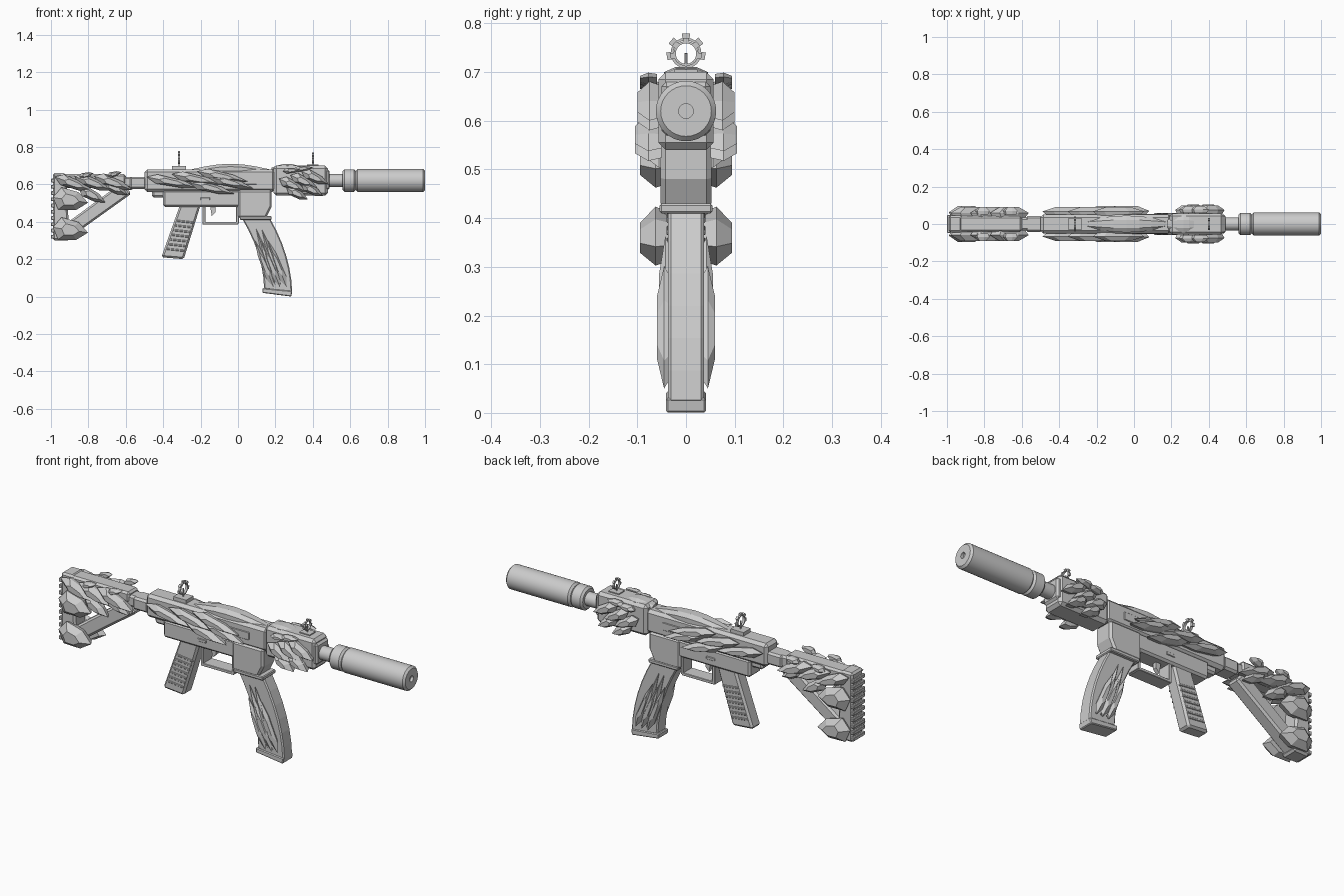
import bpy, bmesh, math
from mathutils import Vector

default_cube = bpy.data.objects.get("Cube")
if default_cube:
    bpy.data.objects.remove(default_cube, do_unlink=True)

GREY = (0.6, 0.6, 0.6, 1)
grey = bpy.data.materials.new("plain grey")
grey.use_nodes = True
grey.diffuse_color = GREY
grey.node_tree.nodes["Principled BSDF"].inputs["Base Color"].default_value = GREY

BORE_HEIGHT = 0.62


def finish(name, bm, bevel=0):
    bmesh.ops.recalc_face_normals(bm, faces=bm.faces)
    mesh = bpy.data.meshes.new(name)
    bm.to_mesh(mesh)
    bm.free()
    mesh.materials.append(grey)
    part = bpy.data.objects.new(name, mesh)
    bpy.context.collection.objects.link(part)
    if bevel:
        edge = part.modifiers.new("edge", "BEVEL")
        edge.width = bevel
        edge.segments = 1
        edge.limit_method = "ANGLE"
    return part


def loft(name, rings, bevel=0, closed=False):
    """Skin equal rings of points, then cap the ends or close the loop."""
    bm = bmesh.new()
    loops = [[bm.verts.new(point) for point in ring] for ring in rings]
    pairs = list(zip(loops, loops[1:]))
    if closed:
        pairs.append((loops[-1], loops[0]))
    else:
        bm.faces.new(loops[0])
        bm.faces.new(loops[-1])
    for near, far in pairs:
        for i in range(len(near)):
            bm.faces.new((near[i - 1], near[i], far[i], far[i - 1]))
    return finish(name, bm, bevel)


def prism(name, outline, half, bevel=0.01):
    """Side outline in x and z with a thickness across y."""
    return loft(name, [[(x, side * half, z) for x, z in outline] for side in (-1, 1)], bevel)


def box(name, back, front, low, high, half, bevel=0.01):
    outline = [(back, low), (front, low), (front, high), (back, high)]
    return prism(name, outline, half, bevel)


def circle(x, radius, height, count=32):
    angles = [math.tau * i / count for i in range(count)]
    return [(x, radius * math.cos(a), height + radius * math.sin(a)) for a in angles]


def tube(name, back, front, radius, bore, rim):
    """Rounded cylinder along the bore line, with a blind hole at the front."""
    profile = [(back, radius - rim), (back + rim, radius), (front - rim, radius),
               (front, radius - rim), (front, bore), (front - bore, bore)]
    part = loft(name, [circle(x, r, BORE_HEIGHT) for x, r in profile])
    bpy.context.view_layer.objects.active = part
    part.select_set(True)
    bpy.ops.object.shade_smooth_by_angle(angle=math.radians(30))
    part.select_set(False)


# Leaf outline: distance along the crystal, offset across it
LEAF_EDGE = [(0.2, 0.5), (0.7, 0.4)]
LEAF = [(0, 0), *LEAF_EDGE, (1, 0), *[(along, -across) for along, across in reversed(LEAF_EDGE)]]


def crystal(name, tail, direction, length, width, inner, outer):
    """Faceted leaf with a raised middle, on both sides of the model."""
    across = Vector((-direction.y, direction.x))

    def ring(scale, y):
        for u, v in LEAF:
            along = length * (0.5 + (u - 0.5) * scale)
            p = tail + direction * along + across * (width * v * scale)
            yield (p.x, y, p.y)

    middle = (inner + outer) / 2
    for side, sign in (("left", 1), ("right", -1)):
        layers = ((0.8, inner), (1, middle), (0.5, outer))
        loft(f"{name}_{side}", [list(ring(scale, sign * y)) for scale, y in layers])


def crystal_row(name, first, last, count, length, slope, width, inner, outer):
    """Overlapping crystals spaced evenly from the first tail to the last."""
    direction = Vector((math.cos(slope), math.sin(slope)))
    for i in range(count):
        tail = Vector(first).lerp(Vector(last), i / (count - 1))
        crystal(name, tail, direction, length, width, inner, outer)


def cover(name, back, front, base, rise, half, sections=6):
    """Arched, faceted cover that tapers towards both ends."""
    rings = []
    for i in range(sections + 1):
        arch = math.sin(math.pi * i / sections)
        x = back + (front - back) * i / sections
        top = base + rise * arch
        w = half * (1 + arch) / 2
        shape = [(w, base - rise), (w, top - rise / 2), (w / 2, top)]
        shape += [(-y, z) for y, z in reversed(shape)]
        rings.append([(x, y, z) for y, z in shape])
    loft(name, rings)


def sight(name, x, base, radius):
    """Ring sight with outer teeth and a centre post."""
    centre = base + radius * 1.6
    depth = radius / 6
    box(f"{name}_base", x - radius, x + radius, base, base + radius / 2, half=radius * 0.8, bevel=0)
    inner, outer = radius * 0.7, radius * 0.85
    profile = [(x - depth, inner), (x + depth, inner), (x + depth, outer), (x - depth, outer)]
    loft(f"{name}_ring", [circle(px, r, centre) for px, r in profile], closed=True)
    box(f"{name}_post", x - depth / 2, x + depth / 2, base, centre, half=depth / 2, bevel=0)
    for i in range(5):
        angle = math.radians(i * 50 - 10)
        corners = [(-0.25, 0.8), (0.25, 0.8), (0.2, 1.1), (-0.2, 1.1)]
        loft(f"{name}_tooth", [[(x + end, radius * reach * math.cos(angle + turn),
                                 centre + radius * reach * math.sin(angle + turn))
                                for turn, reach in corners] for end in (-depth, depth)])


# Barrel and suppressor
tube("barrel", back=0.45, front=0.58, radius=0.035, bore=0.01, rim=0.002)
tube("suppressor_collar", back=0.56, front=0.63, radius=0.06, bore=0.02, rim=0.01)
tube("suppressor", back=0.63, front=1, radius=0.062, bore=0.015, rim=0.01)

# Handguard and receiver
box("handguard", back=0.19, front=0.48, low=0.54, high=0.7, half=0.057, bevel=0.015)
box("handguard_nose", back=0.46, front=0.49, low=0.57, high=0.68, half=0.05)
box("upper_receiver", back=-0.5, front=0.2, low=0.56, high=0.68, half=0.05, bevel=0.015)
box("lower_receiver", back=-0.4, front=0.05, low=0.48, high=0.57, half=0.046)
box("rear_catch", back=-0.46, front=-0.39, low=0.53, high=0.57, half=0.03)
box("ejection_port", back=-0.06, front=0.1, low=0.6, high=0.64, half=0.054, bevel=0.002)
box("fire_selector", back=-0.2, front=-0.15, low=0.515, high=0.53, half=0.05, bevel=0.002)
cover("top_cover", back=-0.25, front=0.17, base=0.68, rise=0.03, half=0.045)
cover("front_cover", back=0.18, front=0.35, base=0.69, rise=0.02, half=0.045)

# Magazine well, trigger and guard
prism("magazine_well", [(0, 0.57), (0.18, 0.57), (0.18, 0.48), (0.15, 0.42), (0, 0.42)], half=0.052)
box("magazine_lip", back=0.01, front=0.18, low=0.41, high=0.43, half=0.054, bevel=0.004)
box("guard_bottom", back=-0.19, front=0, low=0.385, high=0.4, half=0.036, bevel=0.002)
for x in (-0.19, -0.01):
    box("guard_upright", back=x, front=x + 0.015, low=0.39, high=0.49, half=0.036, bevel=0.002)
prism("trigger", [(-0.15, 0.49), (-0.12, 0.49), (-0.12, 0.45), (-0.14, 0.43)], half=0.01, bevel=0)

# Grip with slanted ribs
prism("grip", [(-0.31, 0.49), (-0.2, 0.49), (-0.29, 0.2), (-0.41, 0.21)], half=0.036)
for i in range(7):
    low = 0.25 + i / 40
    back = -0.38 + i / 110
    front = back + 0.09
    prism("grip_rib", [(back, low), (front, low - 0.01), (front, low), (back, low + 0.01)],
          half=0.04, bevel=0.002)

# Curved magazine and its side crystals
sections = []
for i in range(7):
    t = i / 6
    x = 0.095 + 0.12 * t + 0.11 * t * (1 - t)
    z = 0.42 - 0.39 * t
    lean = 0.01 * t
    reach = 0.075
    sections.append([(x + end * reach, side * 0.037, z - end * lean)
                     for end, side in ((-1, -1), (1, -1), (1, 1), (-1, 1))])
loft("magazine", sections, bevel=0.006)
prism("magazine_base", [(0.13, 0.045), (0.29, 0.03), (0.285, 0), (0.13, 0.02)], half=0.041, bevel=0.004)
crystal_row("magazine_crystal", first=(0.19, 0.05), last=(0.26, 0.05), count=3,
            length=0.27, slope=1.95, width=0.04, inner=0.03, outer=0.06)
crystal_row("magazine_tall_crystal", first=(0.2, 0.06), last=(0.23, 0.06), count=2,
            length=0.32, slope=1.9, width=0.03, inner=0.03, outer=0.055)

# Skeleton stock
box("stock_tube", back=-0.93, front=-0.48, low=0.58, high=0.64, half=0.035)
box("stock_top", back=-0.99, front=-0.6, low=0.6, high=0.655, half=0.042)
box("stock_collar", back=-0.58, front=-0.49, low=0.575, high=0.64, half=0.042)
prism("stock_butt", [(-0.99, 0.66), (-0.92, 0.66), (-0.9, 0.3), (-0.99, 0.3)], half=0.046)
prism("stock_strut", [(-0.92, 0.3), (-0.57, 0.55), (-0.62, 0.61), (-0.92, 0.39)], half=0.036)
for i in range(10):
    low = 0.31 + i / 30
    box("butt_pad_rib", back=-1, front=-0.98, low=low, high=low + 0.02, half=0.048, bevel=0.003)

# Crystals on the stock
crystal_row("stock_crystal", first=(-0.98, 0.64), last=(-0.77, 0.645), count=3,
            length=0.22, slope=-0.35, width=0.06, inner=0.03, outer=0.09)
crystal_row("stock_lower_crystal", first=(-0.85, 0.58), last=(-0.73, 0.62), count=2,
            length=0.16, slope=-0.5, width=0.06, inner=0.03, outer=0.08)
crystal_row("butt_crystal", first=(-0.99, 0.53), last=(-0.99, 0.37), count=2,
            length=0.19, slope=-0.15, width=0.12, inner=0.03, outer=0.095)
crystal_row("stock_fin", first=(-0.85, 0.64), last=(-0.7, 0.645), count=2,
            length=0.08, slope=0.25, width=0.03, inner=0.05, outer=0.09)

# Crystals on the receiver
crystal_row("receiver_crystal", first=(-0.49, 0.64), last=(-0.22, 0.67), count=3,
            length=0.28, slope=-0.2, width=0.05, inner=0.045, outer=0.09)
crystal_row("receiver_lower_crystal", first=(-0.26, 0.61), last=(-0.16, 0.64), count=2,
            length=0.25, slope=-0.25, width=0.05, inner=0.045, outer=0.095)

# Crystals on the handguard
crystal_row("handguard_crystal", first=(0.22, 0.63), last=(0.34, 0.67), count=3,
            length=0.16, slope=-0.45, width=0.055, inner=0.05, outer=0.1)
crystal_row("handguard_lower_crystal", first=(0.26, 0.58), last=(0.34, 0.6), count=2,
            length=0.13, slope=-0.5, width=0.05, inner=0.05, outer=0.105)
crystal_row("handguard_fin", first=(0.24, 0.67), last=(0.3, 0.68), count=2,
            length=0.1, slope=0.1, width=0.03, inner=0.06, outer=0.095)

# Ring sights
sight("rear_sight", x=-0.315, base=0.68, radius=0.037)
sight("front_sight", x=0.4, base=0.69, radius=0.03)
